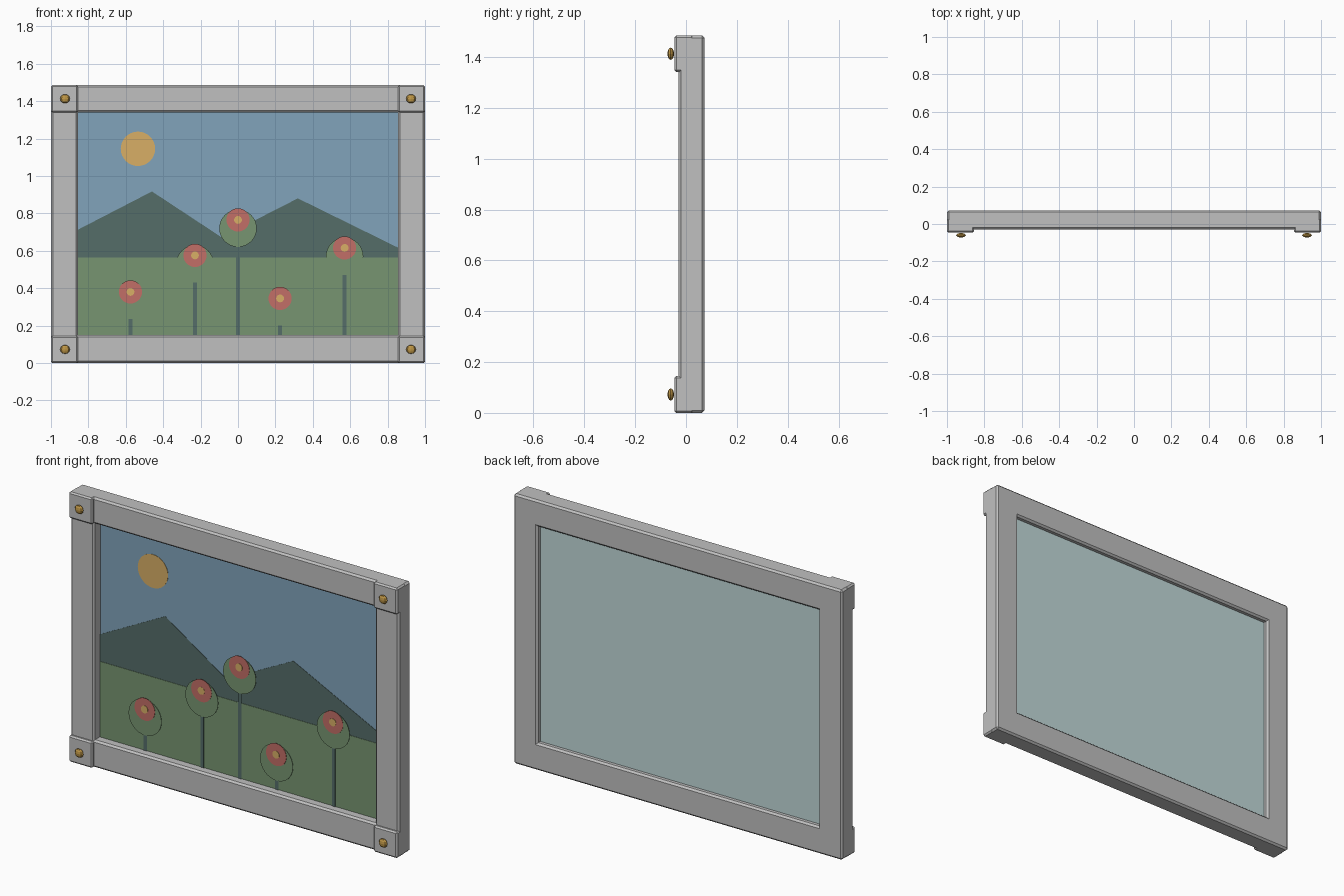
import bpy, bmesh, math
from mathutils import Matrix

if "Cube" in bpy.data.objects:
    bpy.data.objects.remove(bpy.data.objects["Cube"], do_unlink=True)


def material(name, *rgb):
    # sRGB 0-255 converted to linear
    lin = [((c / 255 + 0.055) / 1.055) ** 2.4 for c in rgb] + [1]
    m = bpy.data.materials.new(name)
    m.use_nodes = True
    m.diffuse_color = lin
    m.node_tree.nodes["Principled BSDF"].inputs["Base Color"].default_value = lin
    return m


GREY = material("frame grey", 192, 192, 192)
BRASS = material("brass", 190, 150, 70)
BACKING = material("pale backing", 194, 218, 218)
SKY = material("sky blue", 129, 164, 187)
SUN = material("sun yellow", 216, 175, 102)
SLATE = material("mountain slate", 85, 109, 105)
GREEN = material("meadow green", 119, 149, 113)
ROSE = material("petal rose", 194, 110, 103)


def finish(name, bm, mat):
    mesh = bpy.data.meshes.new(name)
    bmesh.ops.recalc_face_normals(bm, faces=bm.faces)
    bm.to_mesh(mesh)
    bm.free()
    mesh.materials.append(mat)
    obj = bpy.data.objects.new(name, mesh)
    bpy.context.collection.objects.link(obj)
    return obj


def box(name, x0, x1, y0, y1, z0, z1, mat, bevel=0.0):
    bm = bmesh.new()
    bmesh.ops.create_cube(bm, size=1)
    for v in bm.verts:
        v.co = [(a + b) / 2 + c * (b - a)
                for c, a, b in zip(v.co, (x0, y0, z0), (x1, y1, z1))]
    obj = finish(name, bm, mat)
    if bevel:
        mod = obj.modifiers.new("bevel", "BEVEL")
        mod.width = bevel
        mod.segments = 1
    return obj


def plate(name, points, y, mat, thick=0.002):
    # Flat cut-out in the xz plane whose front lies at y
    bm = bmesh.new()
    face = bm.faces.new([bm.verts.new((x, y, z)) for x, z in points])
    out = bmesh.ops.extrude_face_region(bm, geom=[face])["geom"]
    for v in out:
        if isinstance(v, bmesh.types.BMVert):
            v.co.y += thick
    return finish(name, bm, mat)


def disc(name, x, z, r, y, mat, n=32):
    ring = [math.tau * i / n for i in range(n)]
    plate(name, [(x + r * math.cos(a), z + r * math.sin(a)) for a in ring], y, mat)


W, H = 1.0, 1.485        # outer half width, height
IN, LO, HI = 0.855, 0.15, 1.34
FRONT, BACK = -0.03, 0.073

# Frame rails
box("bottom_rail", -W, W, FRONT, BACK, 0, LO, GREY, 0.01)
box("top_rail", -W, W, FRONT, BACK, HI, H, GREY, 0.01)
for side, s in (("right", -1), ("left", 1)):
    x0, x1 = sorted((s * IN, s * W))
    box(side + "_rail", x0, x1, FRONT, BACK, 0, H, GREY, 0.01)

    # Corner blocks with brass studs
    for level, z0, z1 in (("bottom", 0, 0.145), ("top", H - 0.145, H)):
        box(f"{level}_{side}_corner_block", x0, x1, -0.046, 0.03, z0, z1, GREY, 0.008)
        bm = bmesh.new()
        bmesh.ops.create_uvsphere(
            bm, u_segments=8, v_segments=6, radius=1,
            matrix=Matrix.Translation((s * 0.925, -0.06, (z0 + z1) / 2))
            @ Matrix.Diagonal((0.026, 0.013, 0.024, 1)))
        finish(f"{level}_{side}_stud", bm, BRASS)

# Backing board and layered scenery
box("backing_board", -IN, IN, 0.03, 0.045, LO, HI, BACKING)
box("sky", -IN, IN, 0.026, 0.03, LO, HI, SKY)
disc("sun", -0.535, 1.145, 0.092, 0.024, SUN)
plate("mountains", [(-IN, LO), (IN, LO), (IN, 0.617), (0.32, 0.88),
                    (-0.088, 0.672), (-0.46, 0.917), (-IN, 0.713)], 0.023, SLATE)
plate("meadow", [(-IN, LO), (IN, LO), (IN, 0.565), (-IN, 0.565)], 0.02, GREEN)

# Flowers: stem, round foliage, petals and centre
flowers = ((-0.575, 0.335), (-0.23, 0.53), (0, 0.72), (0.225, 0.3), (0.57, 0.57))
for i, (x, z) in enumerate(flowers, 1):
    stem = [(x - 0.01, LO), (x + 0.01, LO), (x + 0.01, z), (x - 0.01, z)]
    plate(f"stem_{i}", stem, 0.016, SLATE)
    disc(f"foliage_{i}", x, z, 0.1, 0.013, GREEN)
    disc(f"petals_{i}", x, z + 0.045, 0.062, 0.01, ROSE)
    disc(f"flower_centre_{i}", x, z + 0.045, 0.021, 0.007, SUN, 16)
